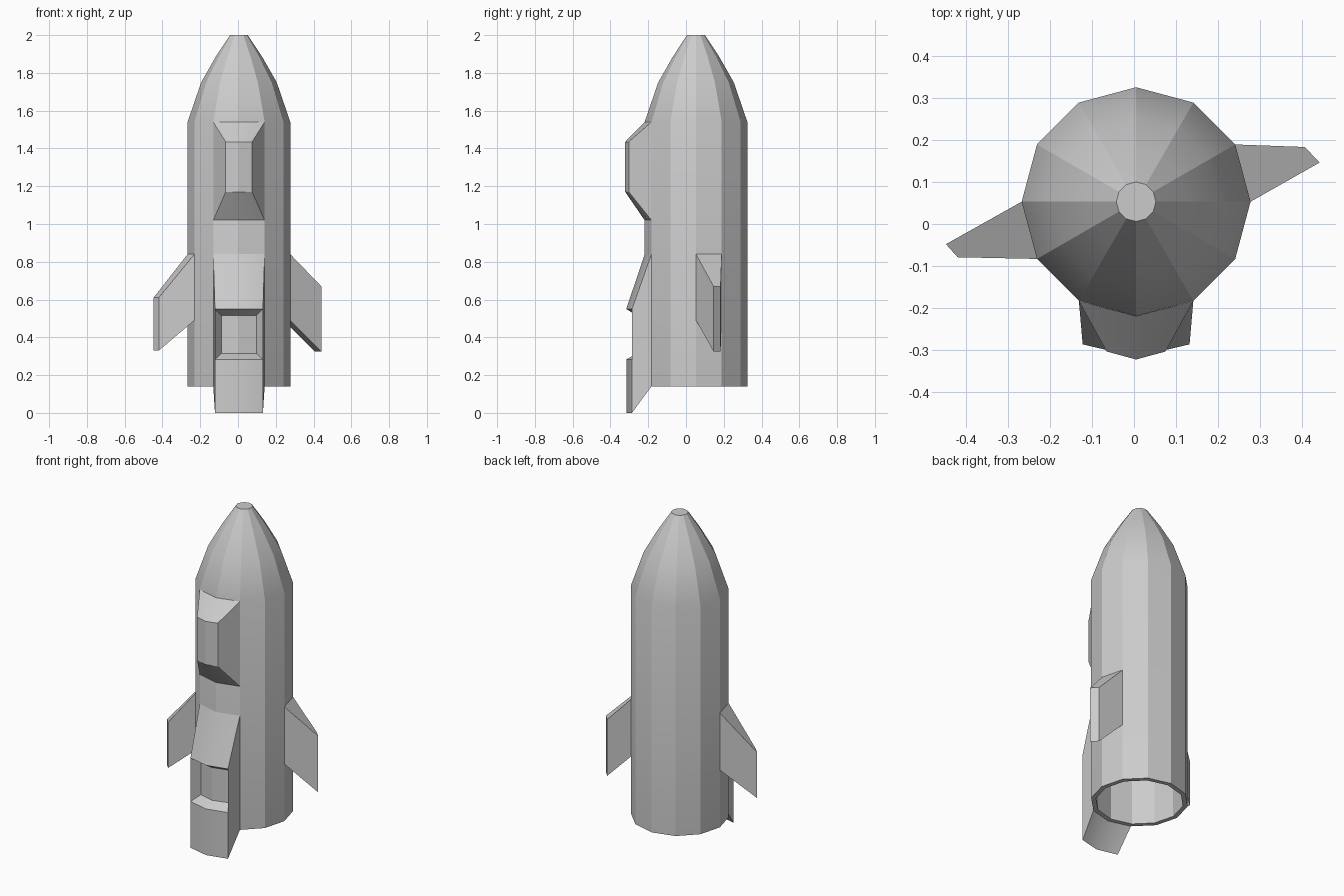
import bpy, math

if "Cube" in bpy.data.objects:
    bpy.data.objects.remove(bpy.data.objects["Cube"])

CX, CY, N = 0.005, 0.053, 12
R = 0.272


def make(name, verts, faces, angle):
    me = bpy.data.meshes.new(name)
    me.from_pydata(verts, [], faces)
    ob = bpy.data.objects.new(name, me)
    bpy.context.collection.objects.link(ob)
    bpy.ops.object.select_all(action='DESELECT')
    ob.select_set(True)
    bpy.context.view_layer.objects.active = ob
    bpy.ops.object.mode_set(mode='EDIT')
    bpy.ops.mesh.select_all(action='SELECT')
    bpy.ops.mesh.normals_make_consistent(inside=False)
    bpy.ops.object.mode_set(mode='OBJECT')
    bpy.ops.object.shade_smooth_by_angle(angle=math.radians(angle))
    return ob


def rim(i, r=R):
    a = 2 * math.pi * i / N
    return CX + r * math.cos(a), CY + r * math.sin(a)


# Hull: hollow twelve-sided shell, inner wall first, then outer wall up to the nose
profile = [(0.03, 1.96), (0.10, 1.85), (0.175, 1.73), (0.245, 1.52), (0.245, 0.14),
           (R, 0.14), (R, 1.54), (0.2, 1.75), (0.122, 1.887), (0.047, 2.0)]
verts = [(*rim(i, r), z) for r, z in profile for i in range(N)]
faces = [(k * N + i, k * N + (i + 1) % N, (k + 1) * N + (i + 1) % N, (k + 1) * N + i)
         for k in range(len(profile) - 1) for i in range(N)]
faces += [tuple(range(N)), tuple(range(len(verts) - N, len(verts)))]
make("hull", verts, faces, 22)


def fairing(name, rows, sides):
    """Loft three-column rows (z, half width, side y, middle y); sides are row polygons."""
    v, f = [], []
    for z, w, ys, ym in rows:
        v += [(CX - w, ys, z), (CX, ym, z), (CX + w, ys, z)]
    for k in range(len(rows) - 1):
        for c in (0, 1):
            a = 3 * k + c
            f.append((a, a + 1, a + 4, a + 3))
    for poly in sides:
        for c in (0, 2):
            f.append(tuple(3 * k + c for k in poly))
    make(name, v, f, 28)


def on_hull(z):
    return (z, 0.136, -0.183, -0.219)


# Canopy bump on the front
front = (0.07, -0.303, -0.322)
fairing("canopy", [on_hull(1.54), (1.435, *front), (1.17, *front), on_hull(1.02)],
        [(0, 1, 2, 3)])

# Lower hatch housing with a recessed window and a projecting foot
outer, recess = (0.127, -0.286, -0.316), (0.092, -0.235, -0.26)
fairing("hatch_housing",
        [on_hull(0.84), (0.55, *outer), (0.515, *recess), (0.315, *recess),
         (0.283, *outer), (0.0, *outer), on_hull(0.14)],
        [(0, 1, 4, 5, 6), (1, 2, 3, 4)])


# Side fins: tapered slabs from one hull facet to a swept tip
def fin(name, i, tip, top, bottom):
    loop = [(*p, z) for z in (0.84, 0.49) for p in (rim(i), rim(i + 1))]
    loop += [(*p, z) for z in (top, bottom) for p in tip]
    make(name, loop, [(0, 1, 3, 2), (4, 5, 7, 6), (0, 1, 5, 4),
                      (2, 3, 7, 6), (0, 2, 6, 4), (1, 3, 7, 5)], 10)


fin("right_fin", 0, [(0.441, 0.146), (0.406, 0.183)], 0.67, 0.325)
fin("left_fin", 6, [(-0.447, -0.048), (-0.419, -0.079)], 0.61, 0.33)
